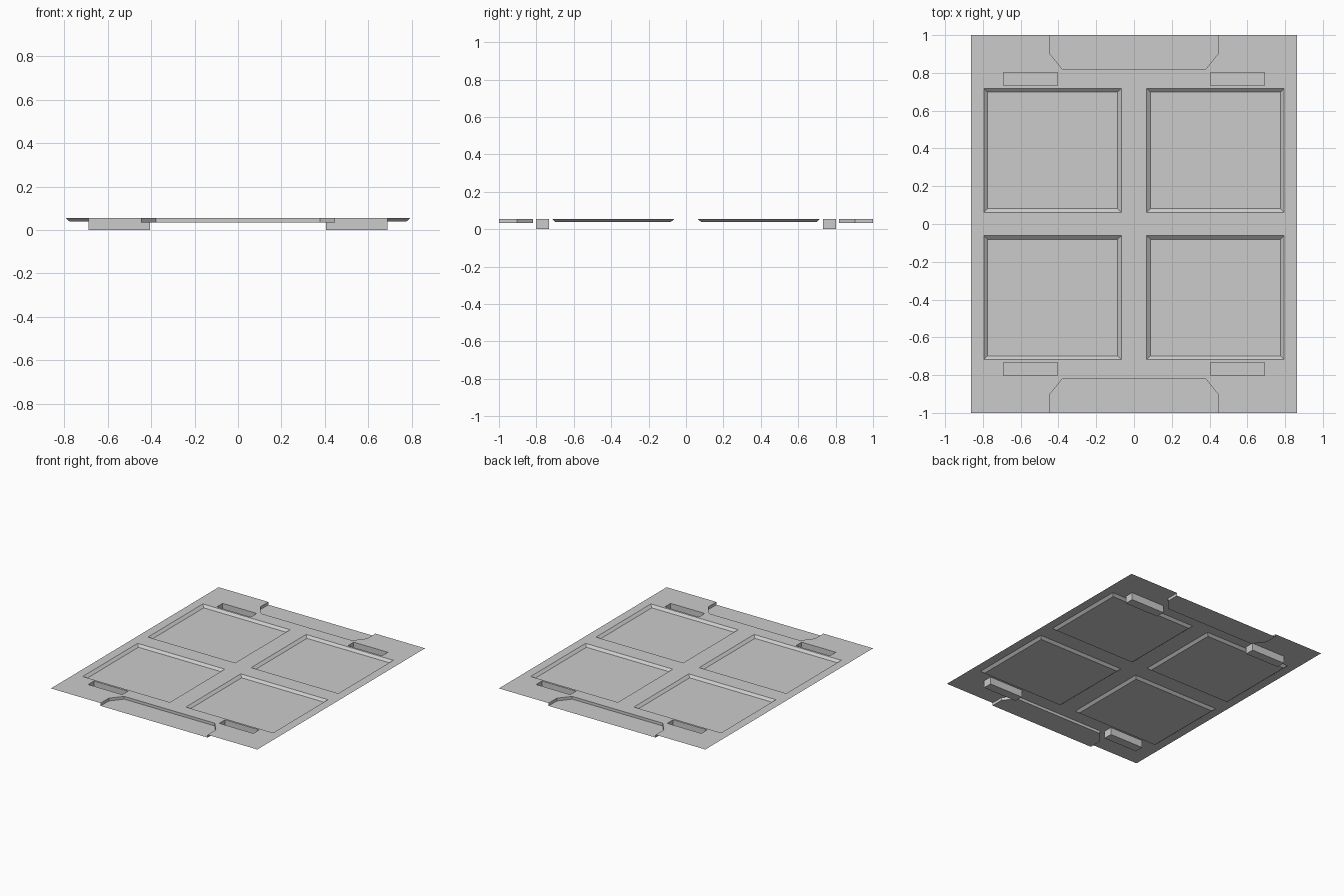
import bpy
import bmesh

if "Cube" in bpy.data.objects:
    bpy.data.objects.remove(bpy.data.objects["Cube"])

TOP = 0.055
W = 0.862  # half width of the plate


def rect(x0, y0, x1, y1):
    """Counter-clockwise rectangle."""
    return [(x0, y0), (x1, y0), (x1, y1), (x0, y1)]


def finish(name, bm, flip_up=False):
    """Turn a quarter part into an object mirrored over x and y."""
    if flip_up:
        for f in bm.faces:
            f.normal_update()
            if f.normal.z < 0:
                f.normal_flip()
    mesh = bpy.data.meshes.new(name)
    bm.to_mesh(mesh)
    bm.free()
    ob = bpy.data.objects.new(name, mesh)
    bpy.context.collection.objects.link(ob)
    mod = ob.modifiers.new("mirror", 'MIRROR')
    mod.use_axis = (True, True, False)
    mod.merge_threshold = 0.0005
    return ob


def recess(name, rim, floor, z, walls):
    """Sunken pocket: walls from rim down to floor; walls lists the edge indices."""
    bm = bmesh.new()
    top = [bm.verts.new((x, y, TOP)) for x, y in rim]
    low = [bm.verts.new((x, y, z)) for x, y in floor]
    bm.faces.new(low)
    for i in walls:
        j = (i + 1) % len(rim)
        bm.faces.new((top[i], top[j], low[j], low[i]))
    for v in [v for v in bm.verts if not v.link_faces]:
        bm.verts.remove(v)
    return finish(name, bm)


# Quarter outlines
panel = rect(0.067, 0.062, 0.795, 0.717)
panel_floor = rect(0.087, 0.081, 0.775, 0.698)
slot = rect(0.405, 0.733, 0.69, 0.802)
notch = [(0, 0.818), (0.378, 0.818), (0.447, 0.903), (0.447, 1), (0, 1)]
outline = [(0, 0), (W, 0), (W, 1), (0.447, 1), (0.447, 0.903),
           (0.378, 0.818), (0, 0.818)]

# Thin top plate with openings for the pockets
bm = bmesh.new()
edges = []
for loop in (outline, panel, slot):
    vs = [bm.verts.new((x, y, TOP)) for x, y in loop]
    edges += [bm.edges.new((vs[i], vs[(i + 1) % len(vs)])) for i in range(len(vs))]
bmesh.ops.triangle_fill(bm, use_beauty=True, edges=edges, normal=(0, 0, 1))
bmesh.ops.dissolve_limit(bm, angle_limit=0.01, verts=bm.verts[:], edges=bm.edges[:])
finish("top_plate", bm, flip_up=True)

# Four bevelled panels, four deep slots, two open-ended edge notches
recess("sunken_panels", panel, panel_floor, 0.038, range(4))
recess("deep_slots", slot, slot, 0.0, range(4))
recess("edge_notches", notch, notch, 0.034, range(3))
